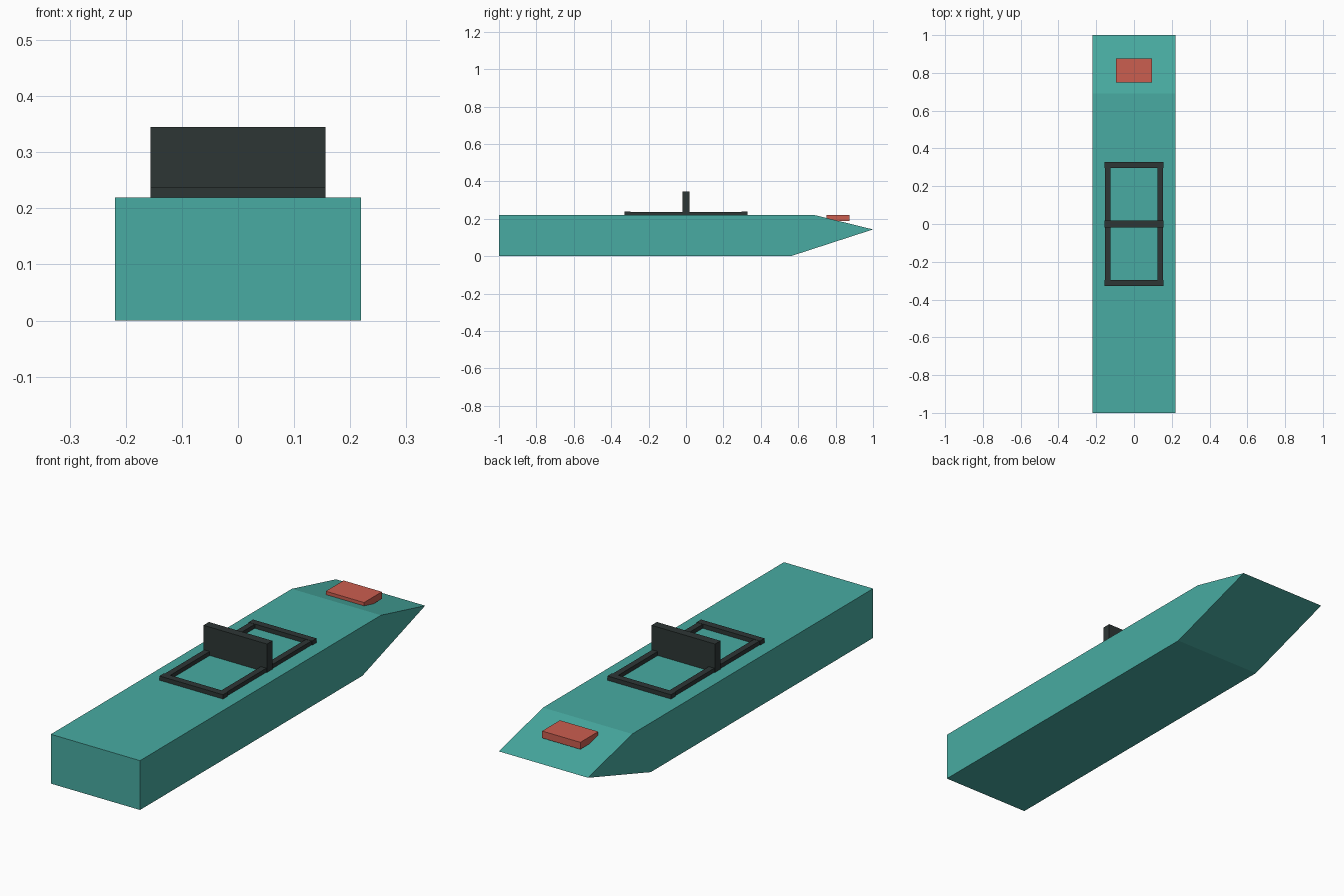
import bpy
import bmesh

cube = bpy.data.objects.get("Cube")
if cube:
    bpy.data.objects.remove(cube, do_unlink=True)


def make_material(name, rgb):
    mat = bpy.data.materials.new(name)
    mat.use_nodes = True
    color = (*rgb, 1.0)
    mat.diffuse_color = color
    bsdf = next(n for n in mat.node_tree.nodes if n.type == 'BSDF_PRINCIPLED')
    bsdf.inputs["Base Color"].default_value = color
    return mat


teal = make_material("teal", (0.065, 0.41, 0.36))
charcoal = make_material("charcoal", (0.027, 0.037, 0.036))
coral = make_material("coral red", (0.6, 0.112, 0.08))


def prism(name, profile, half_width, mat, x=0.0):
    """Extrude a (y, z) side profile across x."""
    bm = bmesh.new()
    face = bm.faces.new([bm.verts.new((x - half_width, y, z)) for y, z in profile])
    side = bmesh.ops.extrude_face_region(bm, geom=[face])
    moved = [v for v in side["geom"] if isinstance(v, bmesh.types.BMVert)]
    bmesh.ops.translate(bm, vec=(2 * half_width, 0, 0), verts=moved)
    bmesh.ops.recalc_face_normals(bm, faces=bm.faces)
    mesh = bpy.data.meshes.new(name)
    bm.to_mesh(mesh)
    bm.free()
    mesh.materials.append(mat)
    obj = bpy.data.objects.new(name, mesh)
    bpy.context.collection.objects.link(obj)
    return obj


def box(name, x, half_width, y0, y1, z0, z1, mat):
    return prism(name, [(y0, z0), (y1, z0), (y1, z1), (y0, z1)], half_width, mat, x)


DECK = 0.219

# Hull with a wedge-shaped bow
prism("hull", [(-1, 0), (0.56, 0), (1, 0.143), (0.69, DECK), (-1, DECK)], 0.219, teal)

# Hatch rim: two end bars and two side bars
for label, side in (("front", -1), ("rear", 1)):
    y0, y1 = sorted((side * 0.297, side * 0.328))
    box(label + "_rim_bar", 0, 0.156, y0, y1, 0.212, 0.238, charcoal)
for label, side in (("right", -1), ("left", 1)):
    box(label + "_rim_bar", side * 0.139, 0.0135, -0.31, 0.31, 0.212, 0.237, charcoal)

# Upright divider across the hatch
box("divider", 0, 0.156, -0.019, 0.019, 0.212, 0.345, charcoal)

# Block set into the sloping bow
box("bow_block", 0, 0.094, 0.75, 0.875, 0.188, DECK, coral)
